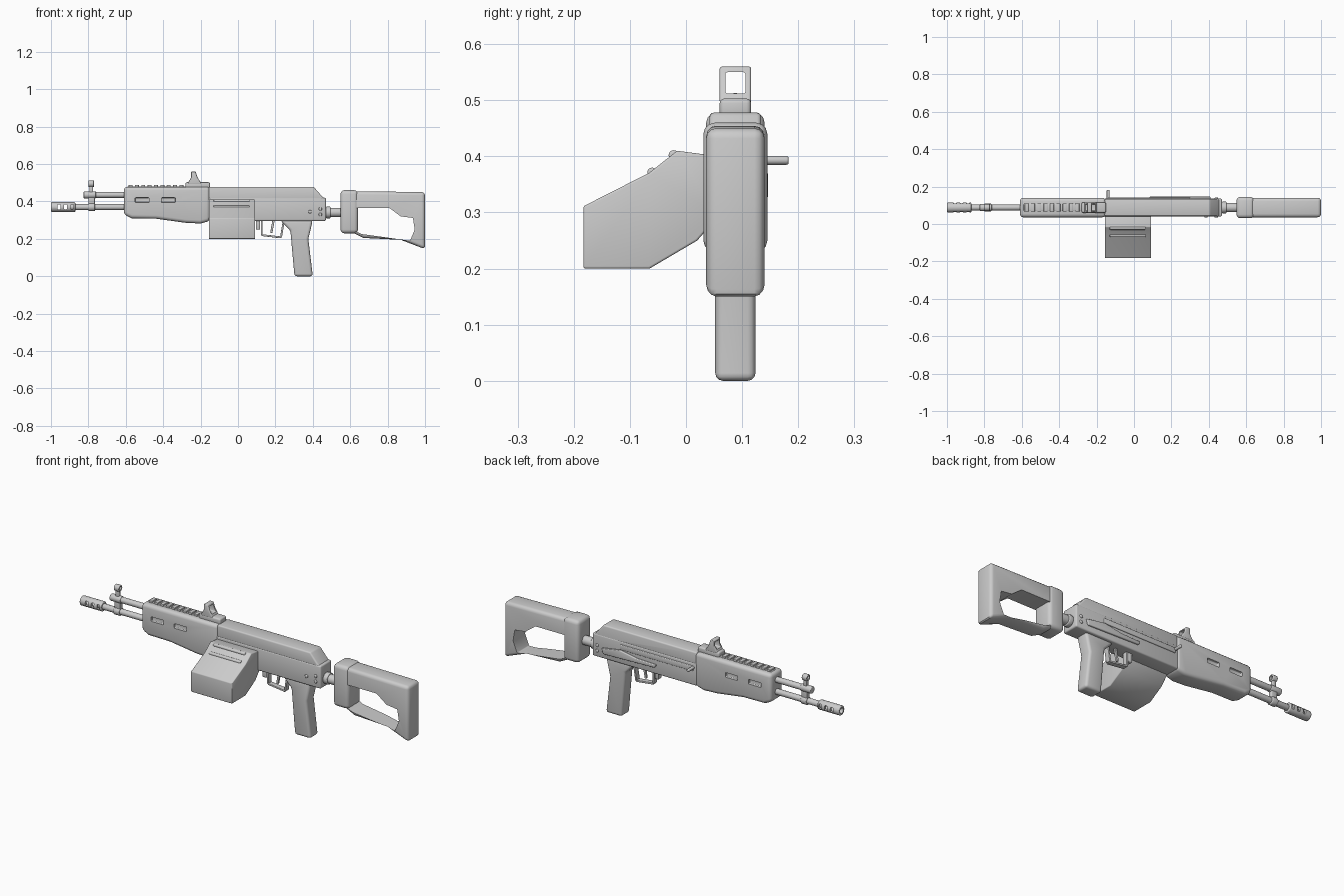
import bpy, bmesh, math
from mathutils import Matrix, Vector

cube = bpy.data.objects.get("Cube")
if cube:
    bpy.data.objects.remove(cube)

# Shared heights and the centre plane of the body
CENTRE, BORE, GAS, DECK, BELLY = .088, .37, .435, .478, .296
CREASE = math.radians(35)
parts, cutters = [], []

metal = bpy.data.materials.new("plain_grey")
metal.use_nodes = True
metal.diffuse_color = (.6, .6, .6, 1)
shader = next(node for node in metal.node_tree.nodes if node.type == 'BSDF_PRINCIPLED')
shader.inputs["Base Color"].default_value = metal.diffuse_color


def finish(name, bm, bevel=.004, cutter=False):
    """Turn a bmesh into a bevelled object and file it as a part or a cutter."""
    bmesh.ops.recalc_face_normals(bm, faces=bm.faces)
    mesh = bpy.data.meshes.new(name)
    bm.to_mesh(mesh)
    bm.free()
    mesh.materials.append(metal)
    obj = bpy.data.objects.new(name, mesh)
    bpy.context.collection.objects.link(obj)
    rounding = obj.modifiers.new("Rounding", 'BEVEL')
    rounding.width, rounding.segments = bevel, 3
    rounding.limit_method, rounding.angle_limit = 'ANGLE', CREASE
    obj.hide_render = cutter
    (cutters if cutter else parts).append(obj)
    return obj


def extrude(name, outline, offset, **options):
    """Sweep a closed outline of vectors along an offset vector."""
    bm = bmesh.new()
    face = bm.faces.new([bm.verts.new(point) for point in outline])
    swept = bmesh.ops.extrude_face_region(bm, geom=[face], use_keep_orig=True)["geom"]
    moved = [item for item in swept if isinstance(item, bmesh.types.BMVert)]
    bmesh.ops.translate(bm, verts=moved, vec=offset)
    return finish(name, bm, **options)


def slab(name, profile, width, y=CENTRE, **options):
    """Side profile of (x, z) points, extruded evenly about y."""
    outline = [Vector((x, y - width / 2, z)) for x, z in profile]
    return extrude(name, outline, Vector((0, width, 0)), **options)


def block(name, back, front, low, high, width, **options):
    corners = [(back, low), (front, low), (front, high), (back, high)]
    return slab(name, corners, width, **options)


def bar(name, start, end, thickness, width):
    """Straight strip between two (x, z) points."""
    a, b = Vector(start), Vector(end)
    side = (b - a).orthogonal().normalized() * thickness / 2
    return slab(name, [a - side, b - side, b + side, a + side], width, bevel=.002)


def rod(name, start, end, radius, **options):
    bm = bmesh.new()
    a, b = Vector(start), Vector(end)
    turn = (b - a).to_track_quat('Z', 'Y').to_matrix().to_4x4()
    bmesh.ops.create_cone(bm, cap_ends=True, segments=20, radius1=radius, radius2=radius,
                          depth=(b - a).length, matrix=Matrix.Translation((a + b) / 2) @ turn)
    return finish(name, bm, **options)


def tube(name, start, end, height, radius, **options):
    """Rod along the length of the body."""
    return rod(name, (start, CENTRE, height), (end, CENTRE, height), radius, **options)


def cut(obj, cutter):
    boolean = obj.modifiers.new("Cut", 'BOOLEAN')
    boolean.operation, boolean.solver, boolean.object = 'DIFFERENCE', 'EXACT', cutter


# Barrel with a ported, hollow muzzle
tube("barrel", -.9, -.55, BORE, .016)
muzzle = tube("muzzle_brake", -1, -.87, BORE, .026)
cut(muzzle, tube("bore_cutter", -1.1, -.9, BORE, .015, cutter=True))
for step in range(3):
    x = -.965 + step * .035
    cut(muzzle, block("port_cutter", x, x + .016, BORE - .012, BORE + .014, .1, cutter=True))

# Gas tube and front sight
tube("gas_tube", -.82, -.55, GAS, .016)
tube("gas_tube_cap", -.825, -.76, GAS, .019)
tube("barrel_collar", -.8, -.765, BORE, .022)
block("gas_block", -.8, -.765, BORE, GAS, .024)
block("front_sight_post", -.795, -.775, GAS, .49, .018)
hood = tube("front_sight_hood", -.8, -.77, .495, .018)
cut(hood, tube("hood_cutter", -.9, -.7, .495, .011, cutter=True))

# Handguard with recessed slots on both sides
handguard = slab("handguard", [(-.61, DECK), (-.61, .33), (-.57, .31), (-.44, .308), (-.28, .286),
                               (-.2, .282), (-.15, BELLY), (-.15, DECK)], .104, bevel=.018)
for side in (-1, 1):
    for x in (-.55, -.41):
        cut(handguard, block("slot_cutter", x, x + .075, .395, .42, .028,
                             y=CENTRE + side * .052, cutter=True))

# Toothed top rail
block("rail_base", -.59, -.27, DECK - .01, DECK + .003, .04)
for tooth in range(9):
    x = -.585 + tooth * .034
    block("rail_tooth", x, x + .021, DECK - .003, DECK + .011, .044, bevel=.003)

# Rear sight with a square window
block("rear_sight_base", -.28, -.15, DECK - .01, .503, .056, bevel=.008)
sight = slab("rear_sight_frame", [(-.27, .495), (-.25, .53), (-.25, .56), (-.227, .56),
                                  (-.217, .53), (-.195, .495)], .056)
cut(sight, block("window_cutter", -.3, -.1, .512, .55, .036, cutter=True))

# Receiver, sloped cover and rivets
block("receiver", -.16, .47, BELLY, .42, .096, bevel=.008)
slab("receiver_cover", [(-.157, .39), (.468, .39), (.468, .405), (.405, DECK), (-.157, DECK)],
     .092, bevel=.02)
for side in (-1, 1):
    for x, z in ((.385, .345), (.44, .36), (.44, .33)):
        rod("rivet", (x, CENTRE, z), (x, CENTRE + side * .054, z), .009)

# Bolt, charging handle and lever on the far side
block("bolt_strip", -.14, .3, .374, .402, .014, y=CENTRE + .047)
rod("charging_handle", (-.138, CENTRE, .393), (-.138, .183, .393), .008)
slab("selector_lever", [(.41, .355), (.4, .325), (.09, .333), (.08, .35), (.2, .354), (.3, .372)],
     .014, y=CENTRE + .051)

# Side magazine, hung towards the front, with feed ridges
section = [(.06, .4), (-.016, .41), (-.065, .371), (-.183, .311),
           (-.183, .2), (-.065, .2), (.02, .25), (.06, BELLY)]
extrude("side_magazine", [Vector((-.156, y, z)) for y, z in section], Vector((.248, 0, 0)))
for y, z in ((-.022, .402), (-.06, .371)):
    rod("feed_ridge", (-.13, y, z), (.062, y, z), .009)
block("magazine_catch", .095, .118, .25, BELLY + .01, .028)

# Trigger and its guard
guard_path = [(.127, .3), (.127, .22), (.23, .208), (.245, .3)]
for start, end in zip(guard_path, guard_path[1:]):
    bar("trigger_guard", start, end, .01, .028)
bar("trigger", (.19, .3), (.178, .232), .012, .012)

# Grip
slab("grip", [(.225, .3), (.28, .245), (.302, 0), (.4, 0), (.376, .2), (.4, .3)], .072, bevel=.014)

# Stock: joint, front block and open frame
tube("stock_tube", .45, .57, .341, .025)
tube("stock_collar", .47, .495, .341, .031)
block("stock_front_block", .548, .642, .23, .46, .114, bevel=.02)
frame = slab("stock_frame", [(.6, .455), (1, .45), (1, .145), (.87, .195), (.67, .205), (.6, .24)],
             .104, bevel=.018)
cut(frame, slab("stock_window_cutter", [(.62, .365), (.81, .365), (.87, .32), (.935, .312),
                                        (.945, .25), (.92, .19), (.66, .226), (.62, .245)],
                .2, cutter=True))

# Bake bevels and cuts, then smooth while keeping crisp edges
bpy.ops.object.select_all(action='DESELECT')
for obj in parts:
    obj.select_set(True)
bpy.context.view_layer.objects.active = parts[0]
bpy.ops.object.convert(target='MESH')
bpy.ops.object.shade_smooth_by_angle(angle=CREASE)
for obj in cutters:
    bpy.data.objects.remove(obj)
